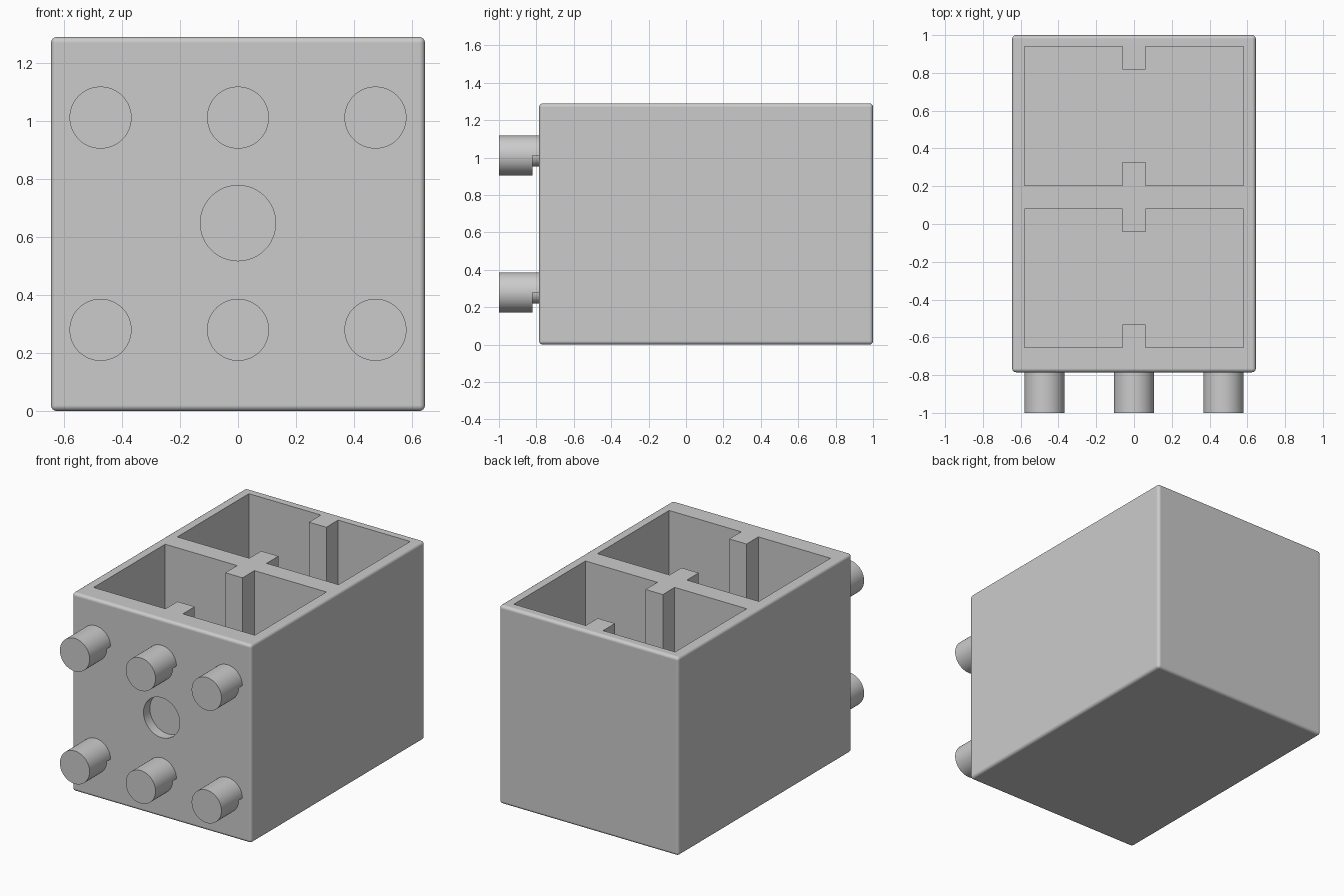
import bpy, bmesh, math
from mathutils import Vector

if "Cube" in bpy.data.objects:
    bpy.data.objects.remove(bpy.data.objects["Cube"])

grey = bpy.data.materials.new("light grey")
grey.diffuse_color = (0.6, 0.6, 0.6, 1)
grey.use_nodes = True
grey.node_tree.nodes["Principled BSDF"].inputs["Base Color"].default_value = grey.diffuse_color


def add_object(name, bm):
    bmesh.ops.recalc_face_normals(bm, faces=bm.faces)
    mesh = bpy.data.meshes.new(name)
    bm.to_mesh(mesh)
    bm.free()
    mesh.materials.append(grey)
    ob = bpy.data.objects.new(name, mesh)
    bpy.context.collection.objects.link(ob)
    return ob


def add_prism(bm, outline, offset):
    """Extrude a closed outline of 3D points by an offset."""
    face = bm.faces.new([bm.verts.new(p) for p in outline])
    ext = bmesh.ops.extrude_face_region(bm, geom=[face])
    verts = [g for g in ext["geom"] if isinstance(g, bmesh.types.BMVert)]
    bmesh.ops.translate(bm, vec=Vector(offset), verts=verts)


def arc(x, y, z, r, start, end, n):
    """Points on an arc in the XZ plane."""
    angles = [math.radians(start + (end - start) * i / n) for i in range(n + 1)]
    return [(x + r * math.cos(a), y, z + r * math.sin(a)) for a in angles]


def activate(ob):
    bpy.ops.object.select_all(action='DESELECT')
    ob.select_set(True)
    bpy.context.view_layer.objects.active = ob


W, FRONT, BACK, H = 0.645, -0.785, 1.0, 1.29

# Block with rounded outer edges
bm = bmesh.new()
add_prism(bm, [(-W, FRONT, 0), (W, FRONT, 0), (W, BACK, 0), (-W, BACK, 0)], (0, 0, H))
bmesh.ops.bevel(bm, geom=bm.edges[:], offset=0.02, segments=4, profile=0.5, affect='EDGES')
block = add_object("block", bm)

# Two deep pockets, each with a rib left standing on its front and back wall
cutters = []
PX, RX, RIB, FLOOR = 0.58, 0.062, 0.122, 0.065
for y0, y1 in ((-0.655, 0.08), (0.205, 0.94)):
    pts = [(-PX, y0), (-RX, y0), (-RX, y0 + RIB), (RX, y0 + RIB), (RX, y0), (PX, y0),
           (PX, y1), (RX, y1), (RX, y1 - RIB), (-RX, y1 - RIB), (-RX, y1), (-PX, y1)]
    bm = bmesh.new()
    add_prism(bm, [(x, y, FLOOR) for x, y in pts], (0, 0, H))
    cutters.append(add_object("pocket_cutter", bm))

# Shallow round recess in the front wall
bm = bmesh.new()
add_prism(bm, arc(0, FRONT - 0.1, 0.648, 0.13, 0, 360, 48)[:-1], (0, 0.165, 0))
cutters.append(add_object("recess_cutter", bm))

activate(block)
for cutter in cutters:
    mod = block.modifiers.new("cut", 'BOOLEAN')
    mod.operation = 'DIFFERENCE'
    mod.solver = 'EXACT'
    mod.object = cutter
    bpy.ops.object.modifier_apply(modifier=mod.name)
for cutter in cutters:
    bpy.data.objects.remove(cutter)
bpy.ops.object.shade_smooth_by_angle(angle=math.radians(35))
normals = block.modifiers.new("even_normals", 'WEIGHTED_NORMAL')
normals.keep_sharp = True

# Six pegs, each with a groove under its root
R, CORE, STEP = 0.107, 0.06, -0.82
for z in (0.28, 1.012):
    for x in (-0.474, 0, 0.474):
        bm = bmesh.new()
        add_prism(bm, arc(x, -1, z, R, 0, 360, 48)[:-1], (0, STEP + 1, 0))
        root = arc(x, STEP, z, R, 0, 180, 24) + arc(x, STEP, z, CORE, 180, 360, 24)
        add_prism(bm, root, (0, FRONT - STEP + 0.005, 0))
        peg = add_object("peg", bm)
        activate(peg)
        bpy.ops.object.shade_smooth_by_angle(angle=math.radians(35))
